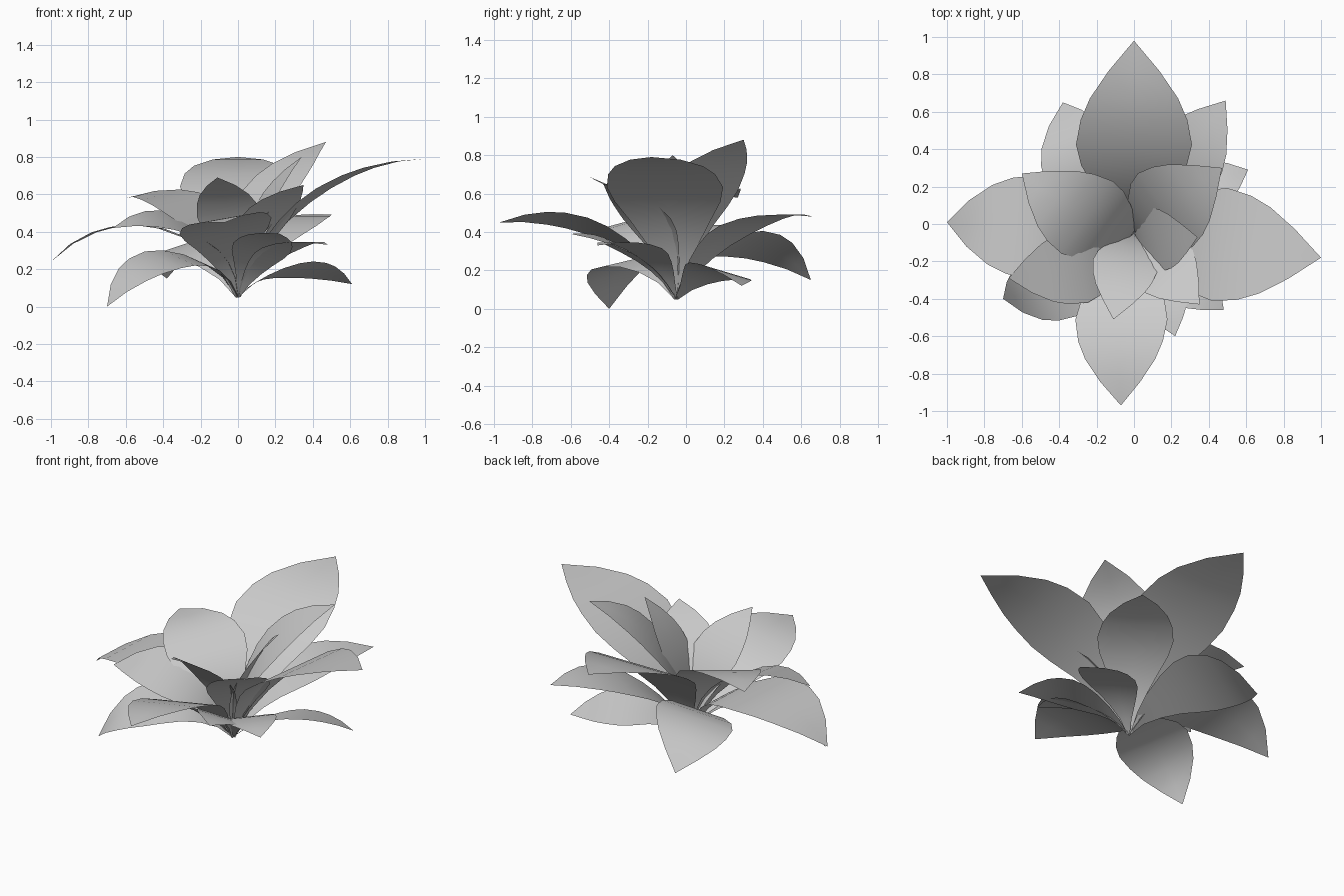
import bpy, math
from mathutils import Vector, Matrix

if "Cube" in bpy.data.objects:
    bpy.data.objects.remove(bpy.data.objects["Cube"])

BASE = Vector((0, -0.05, 0.05))
# Leaf half-width profile: (fraction of length, fraction of full half width)
OUTLINE = [(0, .05), (.13, .22), (.25, .46), (.36, .69), (.47, .91), (.57, 1),
           (.68, .92), (.77, .76), (.88, .44), (1, 0)]


def leaf(name, tip, bend, width, roll=0):
    """Pointed blade bent along a circular arc from BASE to tip,
    the whole blade rolled about the line between them."""
    d = Vector(tip) - BASE
    out = Vector((d.x, d.y, 0)).normalized()
    side = Vector((-out.y, out.x, 0))
    theta = math.radians(bend)
    start = math.atan2(d.z, math.hypot(d.x, d.y)) + theta / 2
    radius = d.length / (2 * math.sin(theta / 2))
    turn = Matrix.Rotation(math.radians(roll), 3, d)
    verts, faces = [], []
    for t, w in OUTLINE:
        e = start - theta * t
        c = (out * radius * (math.sin(start) - math.sin(e))
             + Vector((0, 0, radius * (math.cos(e) - math.cos(start)))))
        offsets = (-1, 0, 1) if w else (0,)
        verts += [BASE + turn @ (c + side * (k * w * width / 2)) for k in offsets]
    rows = len(OUTLINE) - 1
    for i in range(rows - 1):
        for a in (3 * i, 3 * i + 1):
            faces.append((a, a + 3, a + 4, a + 1))
    a = 3 * (rows - 1)
    faces += [(a, a + 3, a + 1), (a + 1, a + 3, a + 2)]
    me = bpy.data.meshes.new(name)
    me.from_pydata(verts, [], faces)
    for p in me.polygons:
        p.use_smooth = True
    ob = bpy.data.objects.new(name, me)
    bpy.context.collection.objects.link(ob)


# Large main leaves
leaf("leaf_back", (0, .98, .80), 71, .62)
leaf("leaf_right", (1, -.18, .79), 71, .61)
leaf("leaf_left", (-1, .01, .24), 117, .56)
leaf("leaf_front", (-.07, -.97, .45), 75, .50, 11)

# Upper inner leaves
leaf("leaf_upper_left", (-.60, .27, .58), 112, .48, -11)
leaf("leaf_upper_right", (.47, .30, .88), 70, .49)
leaf("leaf_inner_right", (.34, -.07, .80), 46, .35, 16)
leaf("leaf_inner_front", (-.11, -.51, .69), 66, .35, 3)
leaf("leaf_inner_front_right", (.35, -.43, .65), 66, .37)

# Middle leaves
leaf("leaf_mid_left", (-.67, -.29, .42), 109, .43, -17)
leaf("leaf_mid_back_right", (.49, .66, .48), 72, .44)
leaf("leaf_mid_front_right", (.48, -.46, .33), 75, .34)
leaf("leaf_mid_front", (.22, -.60, .39), 55, .32, -12)

# Low drooping leaves
leaf("leaf_low_left", (-.70, -.40, 0), 126, .43, -12)
leaf("leaf_low_back_left", (-.38, .65, .15), 127, .46, -17)
leaf("leaf_low_right", (.61, .29, .12), 72, .34, -15)
